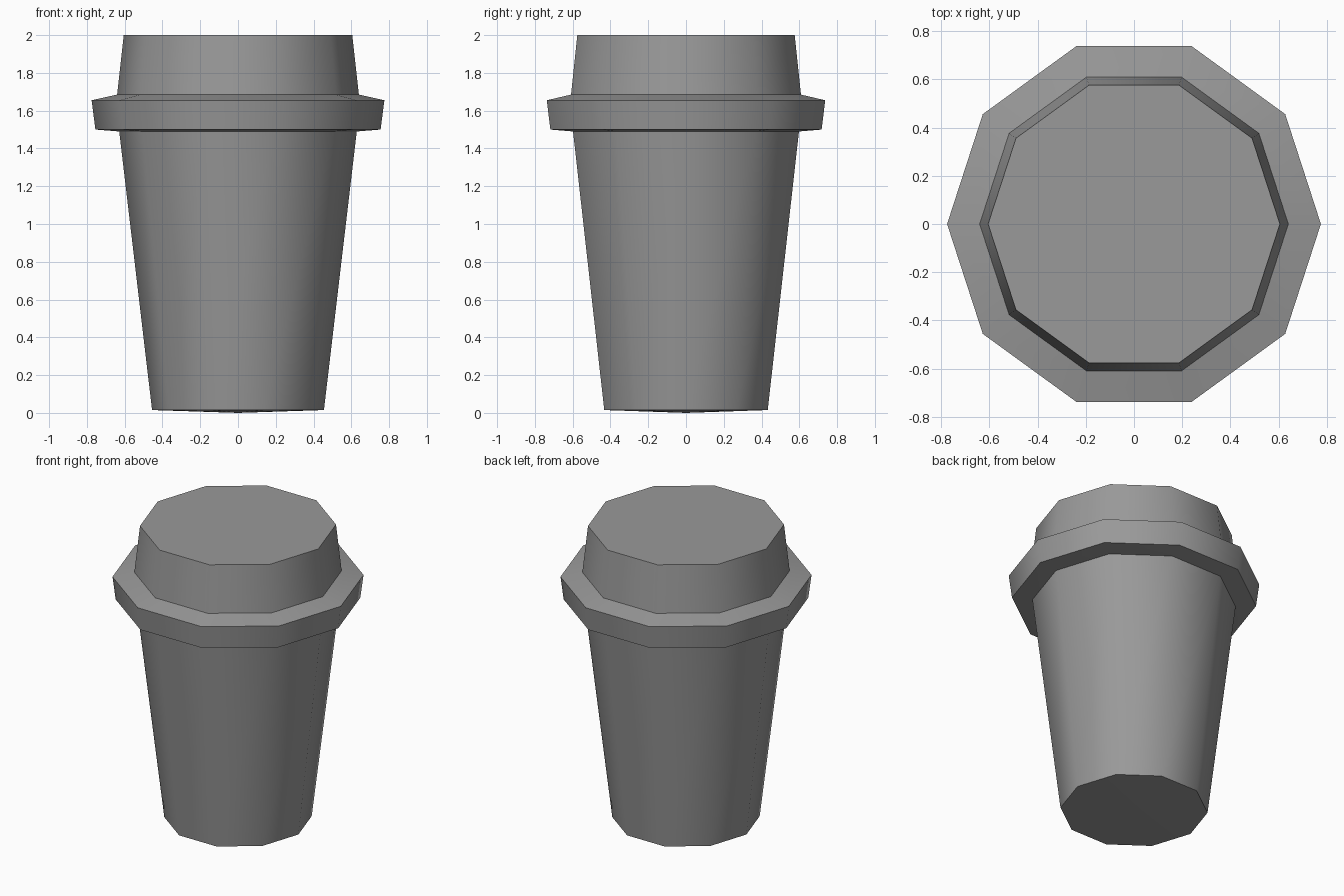
import bpy, bmesh, math

SIDES = 10

cube = bpy.data.objects.get("Cube")
if cube:
    bpy.data.objects.remove(cube, do_unlink=True)

grey = bpy.data.materials.new("mid grey")
grey.use_nodes = True
colour = (0.32, 0.32, 0.32, 1)
grey.diffuse_color = colour
grey.node_tree.nodes["Principled BSDF"].inputs["Base Color"].default_value = colour


def turned_part(name, profile, domed_base=None):
    """Turn (radius, height) points round z and close both ends."""
    bm = bmesh.new()
    rings = []
    for r, z in profile:
        rings.append([bm.verts.new((r * math.cos(i * math.tau / SIDES),
                                    r * math.sin(i * math.tau / SIDES), z))
                      for i in range(SIDES)])
    for low, high in zip(rings, rings[1:]):
        for i in range(SIDES):
            j = (i + 1) % SIDES
            bm.faces.new((low[i], low[j], high[j], high[i]))
    bm.faces.new(rings[-1])
    if domed_base is None:
        bm.faces.new(rings[0][::-1])
    else:
        tip = bm.verts.new((0, 0, domed_base))
        for i in range(SIDES):
            bm.faces.new((tip, rings[0][(i + 1) % SIDES], rings[0][i]))
    mesh = bpy.data.meshes.new(name)
    bm.to_mesh(mesh)
    bm.free()
    mesh.materials.append(grey)
    obj = bpy.data.objects.new(name, mesh)
    bpy.context.collection.objects.link(obj)
    bpy.ops.object.select_all(action="DESELECT")
    obj.select_set(True)
    bpy.context.view_layer.objects.active = obj
    bpy.ops.object.shade_smooth_by_angle(angle=math.radians(40))
    return obj


# Tapered cup with a very slightly domed base
turned_part("cup_body", [(0.455, 0.015), (0.63, 1.5)], domed_base=0.0)

# Lid: flared rim, sloping shoulder and raised crown
turned_part("lid", [(0.63, 1.49), (0.755, 1.50), (0.775, 1.655),
                    (0.64, 1.685), (0.605, 2.0)])
